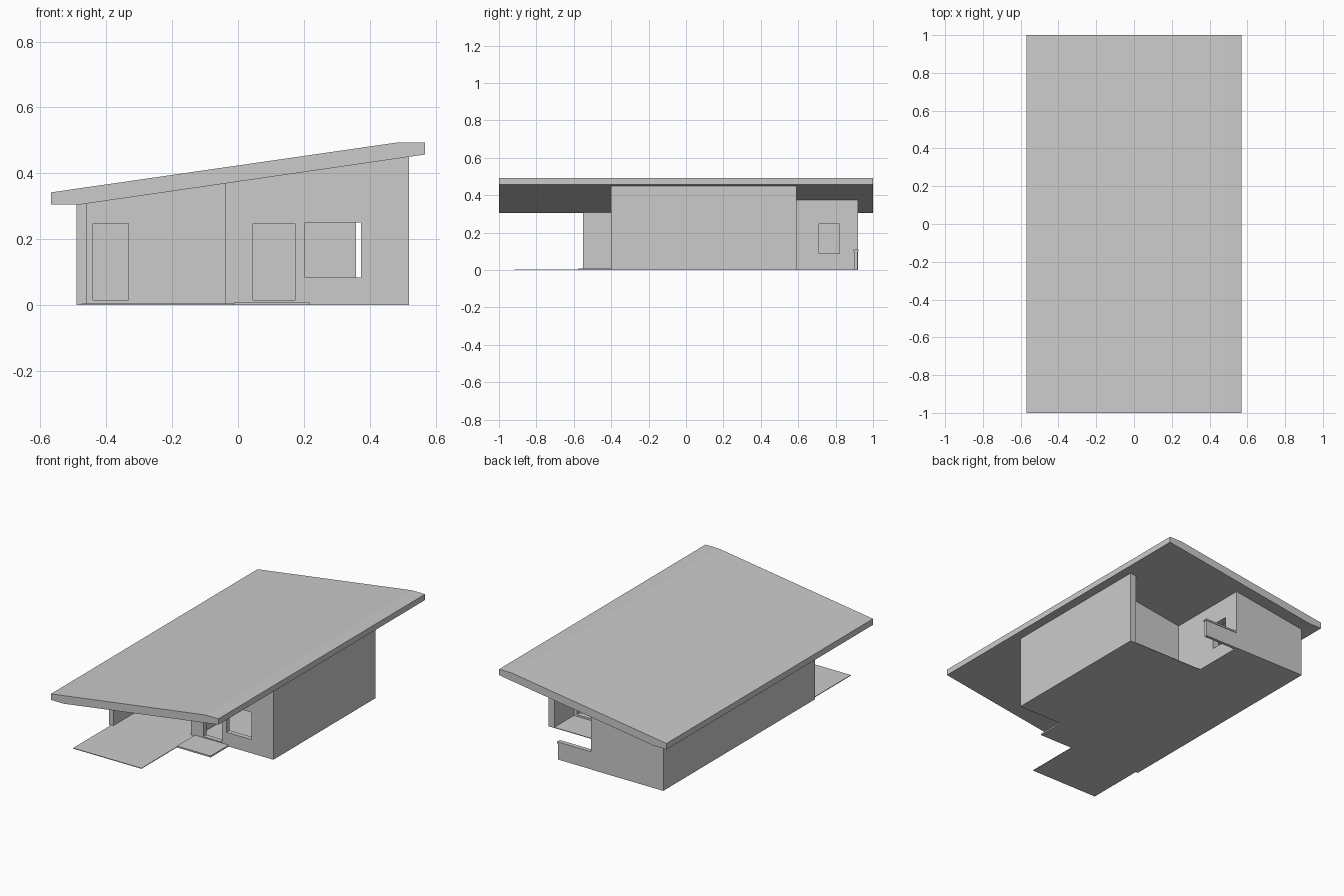
import bpy, bmesh

if "Cube" in bpy.data.objects:
    bpy.data.objects.remove(bpy.data.objects["Cube"])


def prism(name, pts, axis, a, b):
    """Extrude a 2D outline along 'y' (pts are x,z) or 'z' (pts are x,y)."""
    def place(p, t):
        return (p[0], t, p[1]) if axis == 'y' else (p[0], p[1], t)
    bm = bmesh.new()
    low = [bm.verts.new(place(p, a)) for p in pts]
    top = [bm.verts.new(place(p, b)) for p in pts]
    bm.faces.new(low)
    bm.faces.new(top)
    n = len(pts)
    for i in range(n):
        j = (i + 1) % n
        bm.faces.new((low[i], low[j], top[j], top[i]))
    bmesh.ops.recalc_face_normals(bm, faces=bm.faces)
    me = bpy.data.meshes.new(name)
    bm.to_mesh(me)
    bm.free()
    ob = bpy.data.objects.new(name, me)
    bpy.context.collection.objects.link(ob)
    return ob


def box(name, x0, x1, y0, y1, z0, z1):
    return prism(name, [(x0, y0), (x1, y0), (x1, y1), (x0, y1)], 'z', z0, z1)


def soffit(x):
    """Height of the roof underside."""
    return 0.305 + max(0, x + 0.48) * 0.1455


def wall(name, x0, x1, y0, y1, holes=()):
    """Wall running up to the roof; each hole is x0, x1, y0, y1, z0, z1."""
    ob = prism(name, [(x0, 0), (x1, 0), (x1, soffit(x1)), (x0, soffit(x0))], 'y', y0, y1)
    for h in holes:
        cut = box(name + "_cutter", *h)
        cut.hide_render = True
        cut.hide_viewport = False
        cut.display_type = 'WIRE'
        mod = ob.modifiers.new("opening", 'BOOLEAN')
        mod.operation = 'DIFFERENCE'
        mod.solver = 'EXACT'
        mod.object = cut
    return ob


# Single-pitch roof with squared ends
prism("roof", [(-0.568, 0.305), (-0.48, 0.305), (0.568, 0.457), (0.568, 0.493),
               (0.48, 0.493), (-0.568, 0.342)], 'y', -1, 1)

# Outer walls
wall("left_wall", -0.49, -0.46, -0.55, 0.92)
wall("right_wall", 0.48, 0.52, -0.40, 0.59)
wall("front_wall", 0.0, 0.48, -0.40, -0.37,
     [(0.045, 0.173, -0.5, -0.3, 0.015, 0.247),
      (0.203, 0.373, -0.5, -0.3, 0.08, 0.25)])
wall("back_wing_wall", -0.46, -0.04, 0.89, 0.92)
wall("back_wing_side_wall", -0.04, 0.0, 0.40, 0.92,
     [(-0.1, 0.1, 0.71, 0.82, 0.088, 0.247)])
wall("patio_wall", 0.0, 0.48, 0.37, 0.40,
     [(0.358, 0.46, 0.3, 0.5, 0.015, 0.25)])

# Carport walls
wall("carport_side_wall", -0.04, 0.0, -0.40, 0.15)
wall("carport_back_wall", -0.46, -0.04, 0.12, 0.15,
     [(-0.44, -0.333, 0.0, 0.3, 0.015, 0.247)])

# Window sill
box("window_sill", 0.203, 0.373, -0.40, -0.37, 0.078, 0.084)

# Floor slab, driveway and entry step
prism("floor", [(-0.49, -0.40), (0.52, -0.40), (0.52, 0.59), (0.0, 0.59),
                (0.0, 0.92), (-0.49, 0.92)], 'z', 0, 0.004)
box("driveway", -0.475, -0.012, -0.918, -0.40, 0, 0.004)
box("entry_step", -0.012, 0.217, -0.575, -0.40, 0, 0.009)

# Patio parapet with cap
box("patio_parapet", 0.0, 0.224, 0.90, 0.918, 0, 0.10)
box("parapet_cap", 0.0, 0.23, 0.895, 0.922, 0.10, 0.11)
